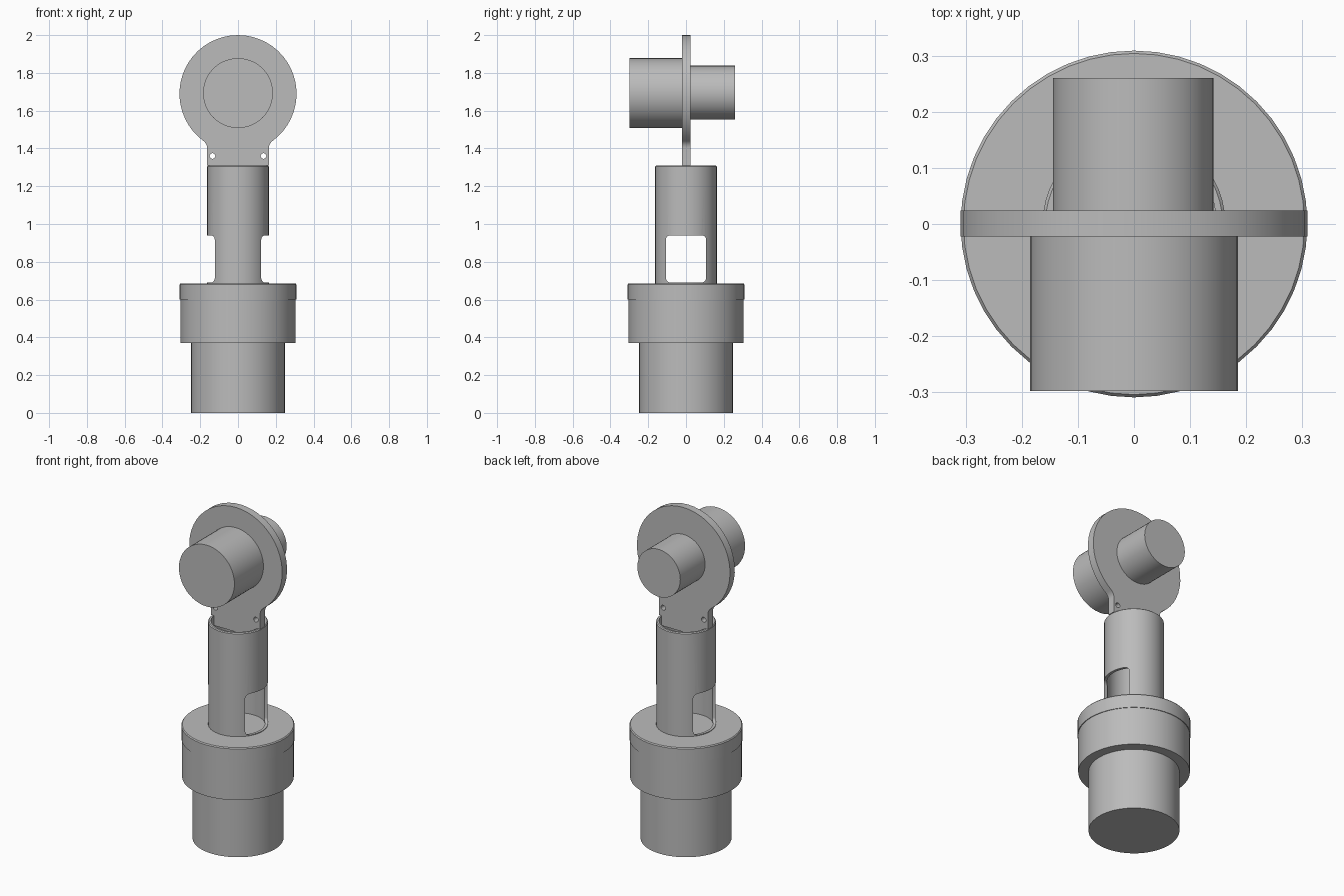
import bpy, bmesh
from math import sin, cos, pi, atan2, sqrt, radians
from mathutils import Matrix, Vector

if "Cube" in bpy.data.objects:
    bpy.data.objects.remove(bpy.data.objects["Cube"])

grey = bpy.data.materials.new("plain grey")
grey.use_nodes = True
grey.diffuse_color = (0.5, 0.5, 0.5, 1)
grey.node_tree.nodes["Principled BSDF"].inputs["Base Color"].default_value = (0.5, 0.5, 0.5, 1)


def activate(ob):
    bpy.ops.object.select_all(action='DESELECT')
    ob.select_set(True)
    bpy.context.view_layer.objects.active = ob


def finish(ob):
    activate(ob)
    bpy.ops.object.shade_smooth_by_angle(angle=radians(30))


def make(name, bm):
    bmesh.ops.recalc_face_normals(bm, faces=bm.faces)
    mesh = bpy.data.meshes.new(name)
    bm.to_mesh(mesh)
    bm.free()
    mesh.materials.append(grey)
    ob = bpy.data.objects.new(name, mesh)
    bpy.context.collection.objects.link(ob)
    return ob


def prism(name, outline, direction):
    """Extrude a closed outline of 3D points."""
    bm = bmesh.new()
    face = bm.faces.new([bm.verts.new(p) for p in outline])
    out = bmesh.ops.extrude_face_region(bm, geom=[face])
    moved = [v for v in out["geom"] if isinstance(v, bmesh.types.BMVert)]
    bmesh.ops.translate(bm, verts=moved, vec=Vector(direction))
    return make(name, bm)


def arc(cx, cz, r, start, end, steps):
    return [(cx + r * cos(start + (end - start) * i / steps),
             cz + r * sin(start + (end - start) * i / steps)) for i in range(steps + 1)]


def lathe(name, profile, closed=False, steps=48):
    """Spin (radius, height) points round the z axis."""
    bm = bmesh.new()
    verts = [bm.verts.new((r, 0, z)) for r, z in profile]
    edges = [bm.edges.new(pair) for pair in zip(verts, verts[1:])]
    if closed:
        edges.append(bm.edges.new((verts[-1], verts[0])))
    bmesh.ops.spin(bm, geom=verts + edges, cent=(0, 0, 0), axis=(0, 0, 1),
                   angle=2 * pi, steps=steps, use_merge=True)
    bmesh.ops.remove_doubles(bm, verts=bm.verts, dist=0.0001)
    return make(name, bm)


def disc_y(name, x, z, r, y0, y1, steps=48):
    """Cylinder lying along y."""
    ring = arc(x, z, r, 0, 2 * pi, steps)[:-1]
    return prism(name, [(px, y0, pz) for px, pz in ring], (0, y1 - y0, 0))


def cut(ob, cutter):
    mod = ob.modifiers.new("cut", 'BOOLEAN')
    mod.operation = 'DIFFERENCE'
    mod.solver = 'EXACT'
    mod.object = cutter
    activate(ob)
    bpy.ops.object.modifier_apply(modifier=mod.name)
    bpy.data.objects.remove(cutter)


# Stacked round base
finish(lathe("base_drum", [(0, 0), (0.248, 0), (0.248, 0.38), (0, 0.38)]))
finish(lathe("collar", [(0, 0.37), (0.305, 0.37), (0.305, 0.61), (0, 0.61)]))
finish(lathe("collar_cap", [(0, 0.60), (0.309, 0.60), (0.309, 0.68), (0.304, 0.686), (0, 0.686)]))

# Hollow tube with a rounded window through both sides
tube = lathe("arm_tube", [(0.163, 0.68), (0.163, 1.305), (0.158, 1.31),
                          (0.147, 1.31), (0.147, 0.68)], closed=True)
w, low, high, r = 0.107, 0.69, 0.94, 0.025
corners = [(w - r, high - r), (r - w, high - r), (r - w, low + r), (w - r, low + r)]
window = []
for i, (y, z) in enumerate(corners):
    window += arc(y, z, r, i * pi / 2, (i + 1) * pi / 2, 5)
cut(tube, prism("window_cutter", [(-0.3, y, z) for y, z in window], (0.6, 0, 0)))
finish(tube)

# Round plate with filleted neck and a tongue inside the tube
hub, R, neck, fillet = 1.69, 0.31, 0.163, 0.05
fx = neck + fillet
drop = sqrt((R + fillet) ** 2 - fx ** 2)
join = atan2(-drop, fx)
half = [(0.15, 1.25), (0.15, 1.309), (neck, 1.309)]
half += arc(fx, hub - drop, fillet, pi, join + pi, 6)
half += arc(0, hub, R, join, pi / 2, 20)[1:]
outline = half + [(-x, z) for x, z in reversed(half[:-1])]
plate = prism("mounting_plate", [(x, -0.022, z) for x, z in outline], (0, 0.046, 0))
for side in (-1, 1):
    cut(plate, disc_y("hole_cutter", side * 0.135, 1.36, 0.015, -0.1, 0.1, 20))
finish(plate)

# Drums on the front and back of the plate
finish(disc_y("front_drum", 0, 1.693, 0.185, -0.298, -0.01))
finish(disc_y("back_drum", -0.001, 1.695, 0.143, 0.01, 0.26))
